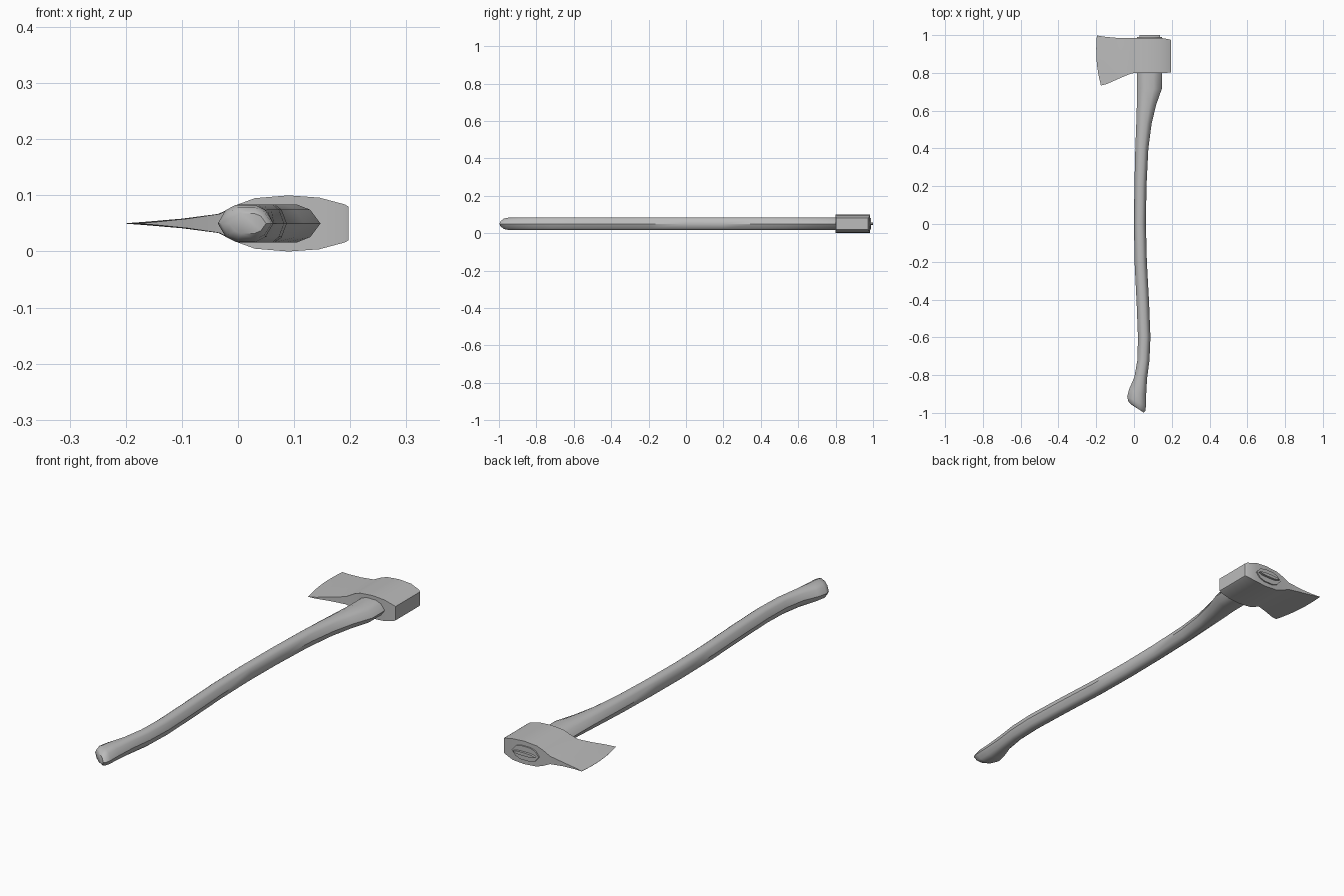
import bpy, bmesh, math

cube = bpy.data.objects.get("Cube")
if cube:
    bpy.data.objects.remove(cube)

MID = 0.05  # height of the centre plane

grey = bpy.data.materials.new("plain grey")
grey.use_nodes = True
grey.diffuse_color = (0.5, 0.5, 0.5, 1)
grey.node_tree.nodes["Principled BSDF"].inputs["Base Color"].default_value = (0.5, 0.5, 0.5, 1)


def loft(name, rings, angle):
    """Skin a list of equal closed rings and cap both ends."""
    bm = bmesh.new()
    loops = [[bm.verts.new(p) for p in ring] for ring in rings]
    n = len(loops[0])
    for a, b in zip(loops, loops[1:]):
        for i in range(n):
            j = (i + 1) % n
            bm.faces.new((a[i], a[j], b[j], b[i]))
    bm.faces.new(loops[0])
    bm.faces.new(loops[-1])
    bmesh.ops.recalc_face_normals(bm, faces=bm.faces[:])
    mesh = bpy.data.meshes.new(name)
    bm.to_mesh(mesh)
    bm.free()
    obj = bpy.data.objects.new(name, mesh)
    bpy.context.collection.objects.link(obj)
    mesh.materials.append(grey)
    bpy.ops.object.select_all(action='DESELECT')
    obj.select_set(True)
    bpy.context.view_layer.objects.active = obj
    bpy.ops.object.shade_smooth_by_angle(angle=math.radians(angle))
    return obj


# Handle cross-section: flattened ten-sided oval (across, up)
half = [(1, 0), (0.72, 0.72), (0.35, 1), (-0.35, 1), (-0.72, 0.72)]
OVAL = half + [(-u, -v) for u, v in half]


def oval_ring(left, right, height):
    (x0, y0), (x1, y1) = left, right
    cx, cy = (x0 + x1) / 2, (y0 + y1) / 2
    return [(cx + u * (x1 - x0) / 2, cy + u * (y1 - y0) / 2, MID + v * height)
            for u, v in OVAL]


# Handle: left point, right point and half height from butt to head
stations = [
    ((-0.015, -0.955), (0.05, -0.998), 0.018),
    ((-0.03, -0.94), (0.06, -0.99), 0.028),
    ((-0.036, -0.915), (0.063, -0.965), 0.033),
    ((-0.026, -0.875), (0.064, -0.91), 0.034),
    ((0.002, -0.81), (0.069, -0.82), 0.034),
    ((0.018, -0.72), (0.082, -0.72), 0.034),
    ((0.021, -0.6), (0.087, -0.6), 0.034),
    ((0.014, -0.42), (0.08, -0.42), 0.034),
    ((0.003, -0.2), (0.068, -0.2), 0.034),
    ((0, 0), (0.063, 0), 0.034),
    ((0.002, 0.2), (0.066, 0.2), 0.034),
    ((0.007, 0.4), (0.076, 0.4), 0.034),
    ((0.012, 0.53), (0.093, 0.53), 0.034),
    ((0.015, 0.63), (0.117, 0.63), 0.034),
    ((0.016, 0.715), (0.147, 0.715), 0.034),
    ((0.016, 0.8), (0.147, 0.8), 0.034),
    ((0.016, 0.99), (0.147, 0.99), 0.03),
]
loft("handle", [oval_ring(*s) for s in stations], 40)

# Wedge driven into the end of the handle
loft("wedge", [oval_ring((0.028, y), (0.137, y), 0.007) for y in (0.97, 1.0)], 30)

# Axe head: x, half thickness, front y, back y, share of the edge curve
columns = [
    (0.197, 0.03, 0.803, 0.972, 0),
    (0.19, 0.034, 0.801, 0.977, 0),
    (0.145, 0.046, 0.8, 0.985, 0),
    (0.09, 0.05, 0.8, 0.985, 0),
    (0.03, 0.045, 0.8, 0.984, 0),
    (0.0, 0.034, 0.8, 0.984, 0),
    (-0.035, 0.017, 0.79, 0.984, 0.1),
    (-0.1, 0.0085, 0.765, 0.986, 0.4),
    (-0.165, 0.003, 0.741, 0.992, 0.85),
    (-0.2, 0.0004, 0.733, 0.998, 1),
]
ROWS = 8


def head_ring(x, thick, y0, y1, share):
    side = []
    for i in range(ROWS + 1):
        t = i / ROWS
        reach = 0.025 * max(0, 0.7 - t) ** 2 / 0.49 + 0.04 * max(0, t - 0.7) ** 2
        side.append((x + share * reach, y0 + (y1 - y0) * t, thick))
    return ([(x, y, MID + h) for x, y, h in side]
            + [(x, y, MID - h) for x, y, h in reversed(side)])


loft("axe_head", [head_ring(*c) for c in columns], 35)
